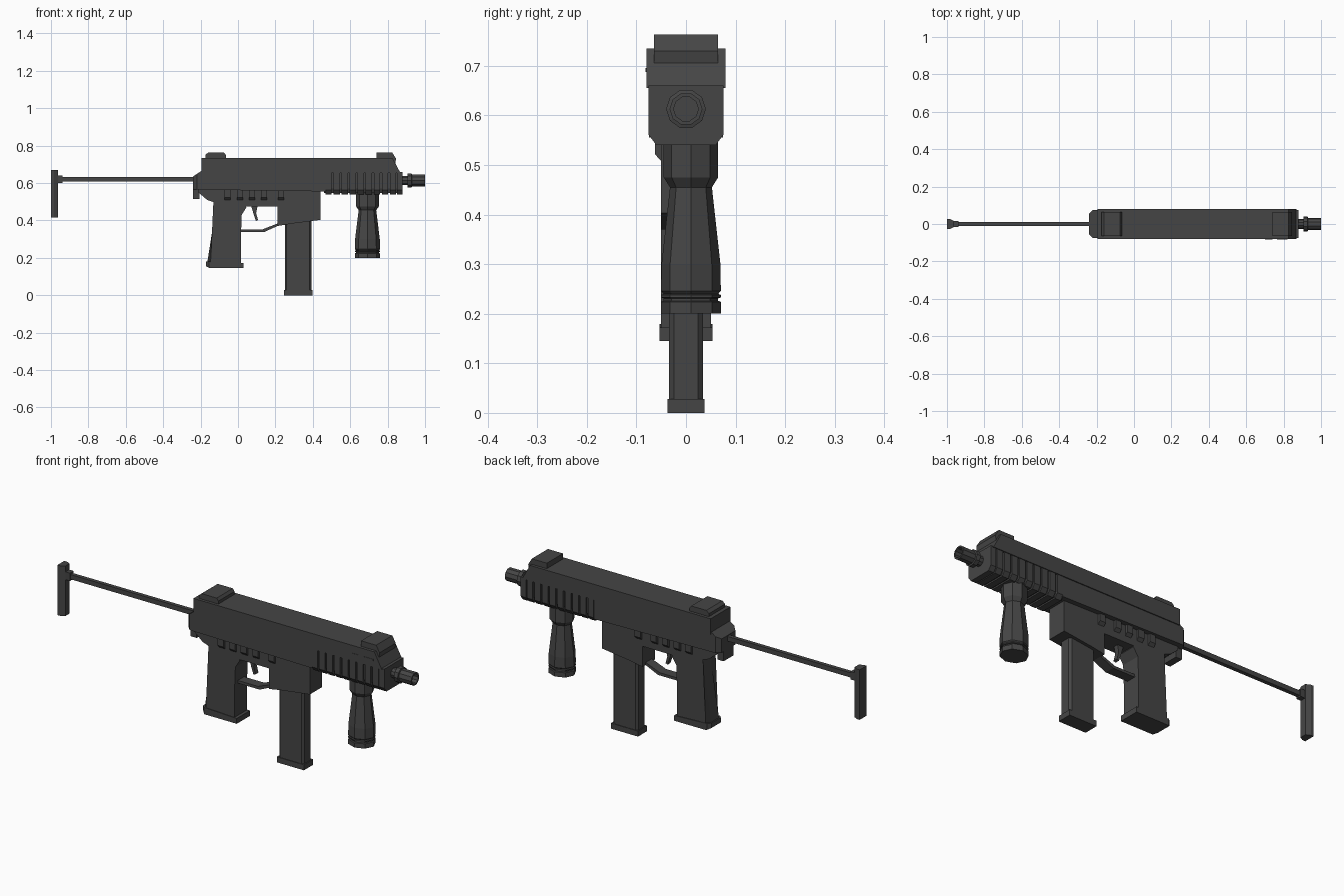
import bpy, bmesh, math
from mathutils import Vector

cube = bpy.data.objects.get("Cube")
if cube:
    bpy.data.objects.remove(cube)

gunmetal = bpy.data.materials.new("dark grey metal")
gunmetal.use_nodes = True
COLOUR = (0.06, 0.06, 0.06, 1)
gunmetal.diffuse_color = COLOUR
bsdf = next(n for n in gunmetal.node_tree.nodes if n.type == 'BSDF_PRINCIPLED')
bsdf.inputs["Base Color"].default_value = COLOUR
bsdf.inputs["Roughness"].default_value = 0.7


def finish(name, bm):
    bmesh.ops.recalc_face_normals(bm, faces=bm.faces[:])
    mesh = bpy.data.meshes.new(name)
    bm.to_mesh(mesh)
    bm.free()
    mesh.materials.append(gunmetal)
    obj = bpy.data.objects.new(name, mesh)
    bpy.context.collection.objects.link(obj)
    return obj


def prism(name, profile, lo, hi, axis='y', chamfer=0, where=None):
    """Extrude a 2D profile along an axis; chamfer edges whose midpoint passes 'where'."""
    place = {'x': lambda a, b, t: (t, a, b),
             'y': lambda a, b, t: (a, t, b),
             'z': lambda a, b, t: (a, b, t)}[axis]
    bm = bmesh.new()
    ends = [[bm.verts.new(place(a, b, t)) for a, b in profile] for t in (lo, hi)]
    bm.faces.new(ends[0])
    bm.faces.new(ends[1][::-1])
    n = len(profile)
    for i in range(n):
        j = (i + 1) % n
        bm.faces.new((ends[0][i], ends[0][j], ends[1][j], ends[1][i]))
    if chamfer:
        k = 'xyz'.index(axis)
        edges = [e for e in bm.edges
                 if abs(e.verts[0].co[k] - e.verts[1].co[k]) < 1e-5
                 and (where is None or where((e.verts[0].co + e.verts[1].co) / 2))]
        bmesh.ops.bevel(bm, geom=edges, offset=chamfer, segments=1,
                        affect='EDGES', clamp_overlap=True)
    return finish(name, bm)


def box(name, x0, x1, y0, y1, z0, z1):
    return prism(name, [(x0, z0), (x1, z0), (x1, z1), (x0, z1)], y0, y1)


def mirrored(half):
    """Close a half profile across its first coordinate."""
    return half + [(-a, b) for a, b in reversed(half)]


def lathe(name, rings, sides, axis, centre, squash=1.0, turn=0.0):
    """Stack (position, radius) rings along x or z."""
    bm = bmesh.new()
    loops = []
    for t, r in rings:
        loop = []
        for i in range(sides):
            a = 2 * math.pi * i / sides + turn
            u, v = r * math.cos(a), r * math.sin(a) * squash
            co = (t, u, v) if axis == 'x' else (u, v, t)
            loop.append(bm.verts.new(Vector(co) + Vector(centre)))
        loops.append(loop)
    for p, q in zip(loops, loops[1:]):
        for i in range(sides):
            j = (i + 1) % sides
            bm.faces.new((p[i], p[j], q[j], q[i]))
    bm.faces.new(loops[0])
    bm.faces.new(loops[-1])
    return finish(name, bm)


# Upper cover with sloped nose, and the body below it
prism("upper_cover", [(-.195, .655), (.868, .655), (.86, .67), (.825, .735), (-.195, .735)], -.08, .08)
prism("receiver_body",
      [(-.24, .565), (.47, .555), (.47, .66), (-.195, .665), (-.24, .635)],
      -.075, .075, chamfer=.02, where=lambda m: m.x < -.23)
box("rear_catch", -.24, -.205, -.04, .04, .515, .575)

# Sight blocks and side slots
prism("rear_sight", [(-.175, .73), (-.175, .75), (-.16, .763), (-.075, .763), (-.065, .75), (-.065, .73)],
      -.065, .065)
prism("front_sight", [(.74, .73), (.74, .763), (.825, .763), (.845, .73), (.84, .70)], -.065, .065)
for i, (a, b) in enumerate([(.70, .74), (.765, .82)]):
    box(f"side_slot_{i + 1}", a, b, -.082, -.079, .688, .696)

# Ribbed handguard
prism("handguard_core", mirrored([(.067, .66), (.067, .572), (.055, .547)]), .46, .87, 'x')
pitch = .043
for i in range(9):
    x = .468 + i * pitch
    prism(f"handguard_rib_{i + 1}", mirrored([(.076, .66), (.076, .562), (.06, .54)]),
          x, x + pitch * .77, 'x')
prism("handguard_nose", mirrored([(.076, .66), (.076, .562), (.06, .54)]), .85, .88, 'x')

# Lower frame, magazine well and pistol grip
prism("lower_frame", [(-.21, .57), (-.21, .548), (-.165, .51), (-.11, .49), (.03, .475), (.21, .475),
                      (.23, .57)], -.05, .05)
prism("magazine_well", [(.21, .57), (.21, .37), (.28, .382), (.44, .403), (.44, .57)], -.05, .05)
prism("pistol_grip", [(-.135, .505), (-.115, .49), (-.165, .17), (.015, .17), (.015, .3), (.02, .43),
                      (.045, .47), (.03, .52)], -.05, .05, chamfer=.018,
      where=lambda m: m.x < -.12 and .2 < m.z < .48)
prism("grip_base", [(-.17, .155), (-.15, .145), (.03, .145), (.03, .172), (-.17, .18)], -.053, .053,
      chamfer=.015, where=lambda m: m.x < -.165)
for i, x in enumerate([-.055, .01, .075, .14, .23]):
    prism(f"frame_tab_{i + 1}", mirrored([(.063, .57), (.063, .522), (.05, .508)]),
          x - .016, x + .016, 'x')

# Trigger and its guard
prism("trigger", [(.07, .48), (.105, .48), (.097, .44), (.107, .402), (.096, .397), (.083, .435)], -.012, .012)
prism("trigger_guard", [(.01, .352), (.13, .352), (.215, .385), (.215, .372), (.14, .338), (.01, .338)],
      -.025, .025)

# Magazine
prism("magazine", [(.25, .025), (.393, .025), (.393, .42), (.25, .42)], -.034, .034,
      chamfer=.01, where=lambda m: .1 < m.z < .4)
box("magazine_base", .245, .398, -.037, .037, 0, .028)

# Octagonal foregrip
lathe("foregrip", [(.2, .067), (.224, .067), (.226, .061), (.231, .061), (.233, .067), (.238, .067),
                   (.24, .061), (.246, .067), (.3, .066), (.455, .047), (.475, .061), (.55, .061)],
      8, 'z', (.692, .01, 0), squash=.9)

# Hollow barrel
lathe("barrel", [(.86, .026), (.905, .026), (.907, .04), (.928, .04), (.93, .033), (1.0, .033),
                 (1.0, .025), (.93, .025)], 10, 'x', (0, 0, .613))

# Wire stock with shoulder pad
box("stock_rod", -.96, -.23, -.01, .01, .607, .631)
box("stock_joint", -.97, -.938, -.015, .015, .6, .64)
prism("shoulder_pad", [(-1, -.028), (-.985, -.028), (-.963, -.017), (-.963, .017), (-.985, .028), (-1, .028)],
      .415, .67, 'z')
